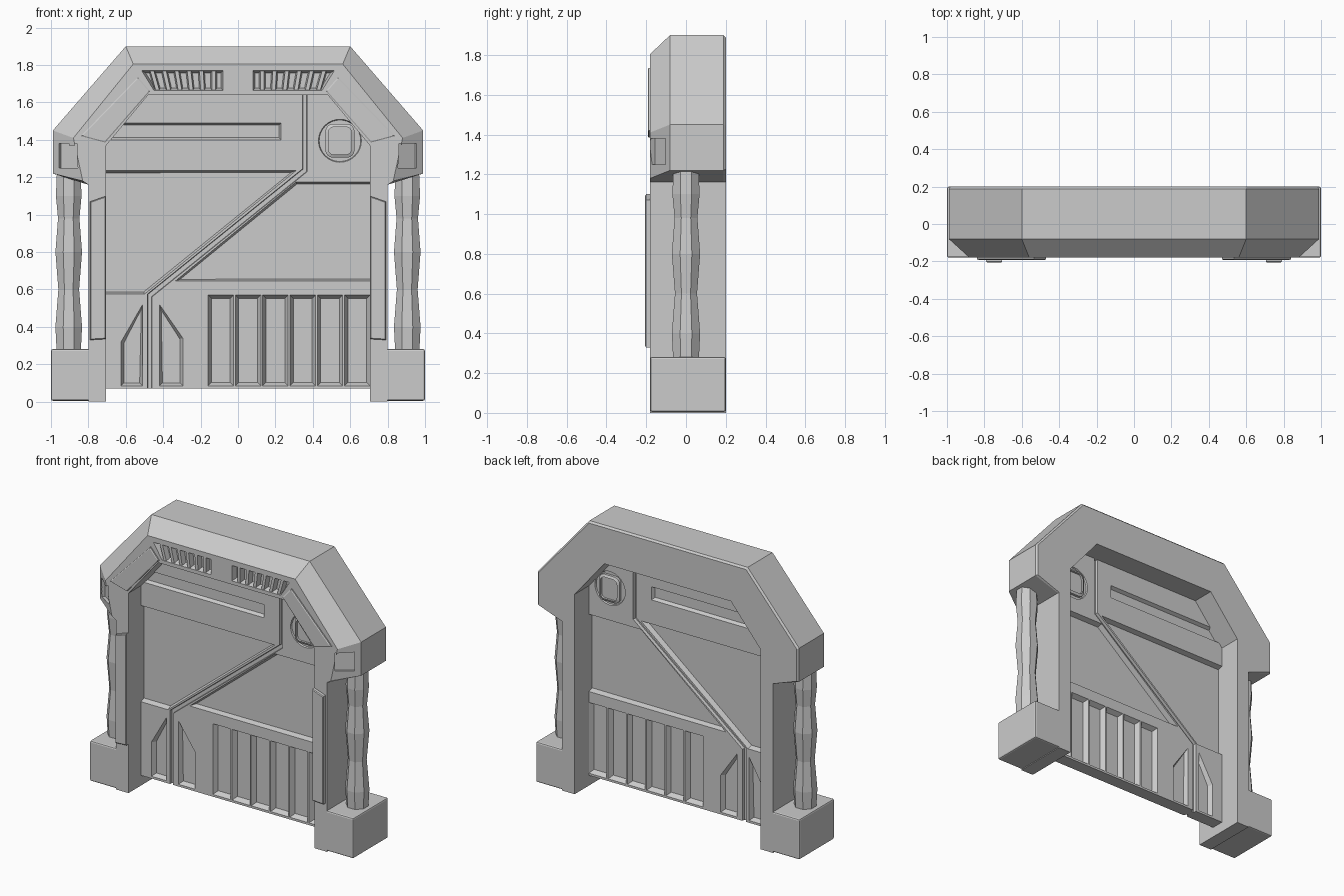
import bpy, bmesh, math
from mathutils import Vector, Matrix

if "Cube" in bpy.data.objects:
    bpy.data.objects.remove(bpy.data.objects["Cube"])


def inset(pts, d):
    """Mitred inward offset of a closed x/z outline."""
    n = len(pts)
    area = sum(pts[i][0] * pts[(i + 1) % n][1] - pts[(i + 1) % n][0] * pts[i][1] for i in range(n))
    s = 1 if area > 0 else -1
    out = []
    for i in range(n):
        p, a, b = Vector(pts[i]), Vector(pts[i - 1]), Vector(pts[(i + 1) % n])
        u, v = (p - a).normalized(), (b - p).normalized()
        n1, n2 = Vector((-u.y, u.x)) * s, Vector((-v.y, v.x)) * s
        q = p + (n1 + n2) * d / max(0.3, 1 + n1.dot(n2))
        out.append((q.x, q.y))
    return out


def loft(bm, sections):
    """Closed solid through x/z outlines placed at given y values."""
    rings = [[bm.verts.new((x, y, z)) for x, z in pts] for y, pts in sections]
    n = len(rings[0])
    faces = [bm.faces.new(rings[0]), bm.faces.new(rings[-1])]
    for r, q in zip(rings, rings[1:]):
        faces += [bm.faces.new((r[i], r[(i + 1) % n], q[(i + 1) % n], q[i])) for i in range(n)]
    bmesh.ops.recalc_face_normals(bm, faces=faces)


def box(bm, c, size, rot=0):
    m = Matrix.Translation(c) @ Matrix.Rotation(rot, 4, 'Z') @ Matrix.Diagonal((*size, 1))
    return bmesh.ops.create_cube(bm, size=1, matrix=m)['verts']


def finish(bm, name):
    me = bpy.data.meshes.new(name)
    bm.to_mesh(me)
    bm.free()
    ob = bpy.data.objects.new(name, me)
    bpy.context.collection.objects.link(ob)
    return ob


def cut(ob, bm):
    """Subtract the cutter solids from ob and bake the result."""
    c = finish(bm, ob.name + "_cutter")
    c.hide_render = True
    m = ob.modifiers.new("cut", 'BOOLEAN')
    m.operation, m.solver, m.object = 'DIFFERENCE', 'EXACT', c
    dg = bpy.context.evaluated_depsgraph_get()
    me = bpy.data.meshes.new_from_object(ob.evaluated_get(dg))
    ob.modifiers.clear()
    ob.data = me
    bpy.data.objects.remove(c)


def flip(pts, s):
    return [(x * s, z) for x, z in pts]


def both(pts):
    return pts + flip(pts, -1)[::-1]


# Gate frame: pillars and arch, with chamfered front rim
inner = [(0.48, 1.64), (0.705, 1.37), (0.705, 0)]
full = both(inner + [(0.8, 0), (0.8, 1.16), (0.99, 1.22), (0.99, 1.45), (0.6, 1.9)])
front = both(inner + [(0.8, 0), (0.8, 1.16), (0.83, 1.18), (0.88, 1.41), (0.56, 1.805)])
back = both(inner + [(0.8, 0), (0.8, 1.16), (0.98, 1.225), (0.98, 1.445), (0.595, 1.888)])
# outline runs down the right inner side, over the outside, then mirrored
half = len(full) // 2


def order(p):
    r, l = p[:half], p[half:]
    # right: inner top..bottom, outer bottom..top; left: outer top..bottom, inner
    return r + l


bm = bmesh.new()
loft(bm, [(-0.18, order(front)), (-0.08, order(full)), (0.188, order(full)), (0.2, order(back))])
frame = finish(bm, "gate_frame")

# Frame recesses: grille openings and corner lamp pockets
grille = [(0.515, 1.77), (0.08, 1.77), (0.08, 1.665), (0.45, 1.665)]
bm = bmesh.new()
for s in (1, -1):
    g = flip(grille, s)
    loft(bm, [(-0.22, g), (-0.18, g), (-0.14, inset(g, 0.012))])
    box(bm, (0.905 * s, -0.137, 1.315), (0.12, 0.035, 0.13), s * math.radians(33))
cut(frame, bm)

# Leaning grille slats
bm = bmesh.new()
for s in (1, -1):
    for i in range(6):
        x = 0.12 + i * 0.06
        lean = 0.006 * i
        p = [(x, 1.665), (x + 0.02, 1.665), (x + 0.02 + lean, 1.77), (x + lean, 1.77)]
        loft(bm, [(-0.176, flip(p, s)), (-0.135, inset(flip(p, s), -0.008))])
finish(bm, "grille_slats")

# Thin trim plates on the arch corners and pillars
bm = bmesh.new()
for s in (1, -1):
    a = flip([(0.535, 1.735), (0.47, 1.66), (0.71, 1.385), (0.84, 1.42)], s)
    b = flip([(0.705, 1.1), (0.705, 0.335), (0.79, 0.33), (0.79, 1.07)], s)
    loft(bm, [(-0.175, a), (-0.188, a), (-0.192, inset(a, 0.006))])
    loft(bm, [(-0.17, b), (-0.2, b), (-0.205, inset(b, 0.005))])
finish(bm, "trim_plates")

# Base blocks
bm = bmesh.new()
for s in (1, -1):
    box(bm, (0.875 * s, 0.01, 0.143), (0.25, 0.38, 0.276))
bmesh.ops.bevel(bm, geom=bm.edges[:], offset=0.01, segments=2, affect='EDGES', profile=0.5)
finish(bm, "base_blocks")

# Wavy eight-sided side columns
wave = [(0.27, .07), (0.4, .077), (0.6, .06), (0.8, .077), (0.98, .062), (1.1, .074), (1.24, .068)]
bm = bmesh.new()
for s in (1, -1):
    rings = []
    for z, r in wave:
        rings.append([bm.verts.new((0.905 * s + r * math.cos(a), r * math.sin(a), z))
                      for a in [math.tau * (k + 0.5) / 8 for k in range(8)]])
    bm.faces.new(rings[0])
    bm.faces.new(rings[-1])
    for r, q in zip(rings, rings[1:]):
        for k in range(8):
            bm.faces.new((r[k], r[(k + 1) % 8], q[(k + 1) % 8], q[k]))
bmesh.ops.recalc_face_normals(bm, faces=bm.faces[:])
finish(bm, "side_columns")

# Door slab
T = 0.045
outline = both([(0.49, 1.66), (0.72, 1.38), (0.72, 0.07)])
bm = bmesh.new()
loft(bm, [(-T, outline), (T, outline)])
door = finish(bm, "door")

# Door recesses on both faces: (outline, floor distance from centre, slope)
circle = [(0.545 + 0.115 * math.cos(math.tau * k / 32), 1.395 + 0.115 * math.sin(math.tau * k / 32))
          for k in range(32)]
recesses = [
    ([(-0.78, 1.235), (0.31, 1.235), (-0.50, 0.575), (-0.78, 0.575)], 0.01, 0.012),
    ([(0.31, 1.175), (0.78, 1.175), (0.78, 0.645), (-0.335, 0.645)], 0.01, 0.012),
    ([(-0.78, 1.49), (0.23, 1.49), (0.23, 1.4), (-0.78, 1.4)], 0.022, 0.012),
    ([(0.345, 1.7), (0.345, 1.245), (-0.485, 0.575), (-0.485, 0),
      (-0.46, 0), (-0.46, 0.56), (0.37, 1.23), (0.37, 1.7)], 0.025, 0.003),
    ([(-0.625, 0.085), (-0.625, 0.32), (-0.51, 0.52), (-0.51, 0.085)], 0.015, 0.016),
    ([(-0.295, 0.085), (-0.295, 0.34), (-0.42, 0.52), (-0.42, 0.085)], 0.015, 0.016),
    (circle, 0.035, 0.004),
]
for i in range(6):
    x = -0.16 + 0.146 * i
    recesses.append(([(x, 0.085), (x, 0.57), (x + 0.136, 0.57), (x + 0.136, 0.085)], 0.012, 0.018))
bm = bmesh.new()
for pts, floor, slope in recesses:
    for s in (1, -1):
        loft(bm, [(0.07 * s, pts), (T * s, pts), (floor * s, inset(pts, slope))])
cut(door, bm)

# Round lock: rounded square boss with raised rim on both door faces
def rounded(w, h, r):
    return [(0.545 + sx * (w - r) + r * math.cos(a + q), 1.395 + sz * (h - r) + r * math.sin(a + q))
            for q, sx, sz in ((0, 1, 1), (math.pi / 2, -1, 1), (math.pi, -1, -1), (-math.pi / 2, 1, -1))
            for a in [math.pi / 2 * k / 4 for k in range(5)]]


outer, mid = rounded(0.078, 0.09, 0.04), rounded(0.062, 0.074, 0.03)
bm = bmesh.new()
loft(bm, [(-0.045, mid), (-0.06, mid), (-0.052, outer), (0.052, outer), (0.06, mid), (0.045, mid)])
finish(bm, "door_lock")
